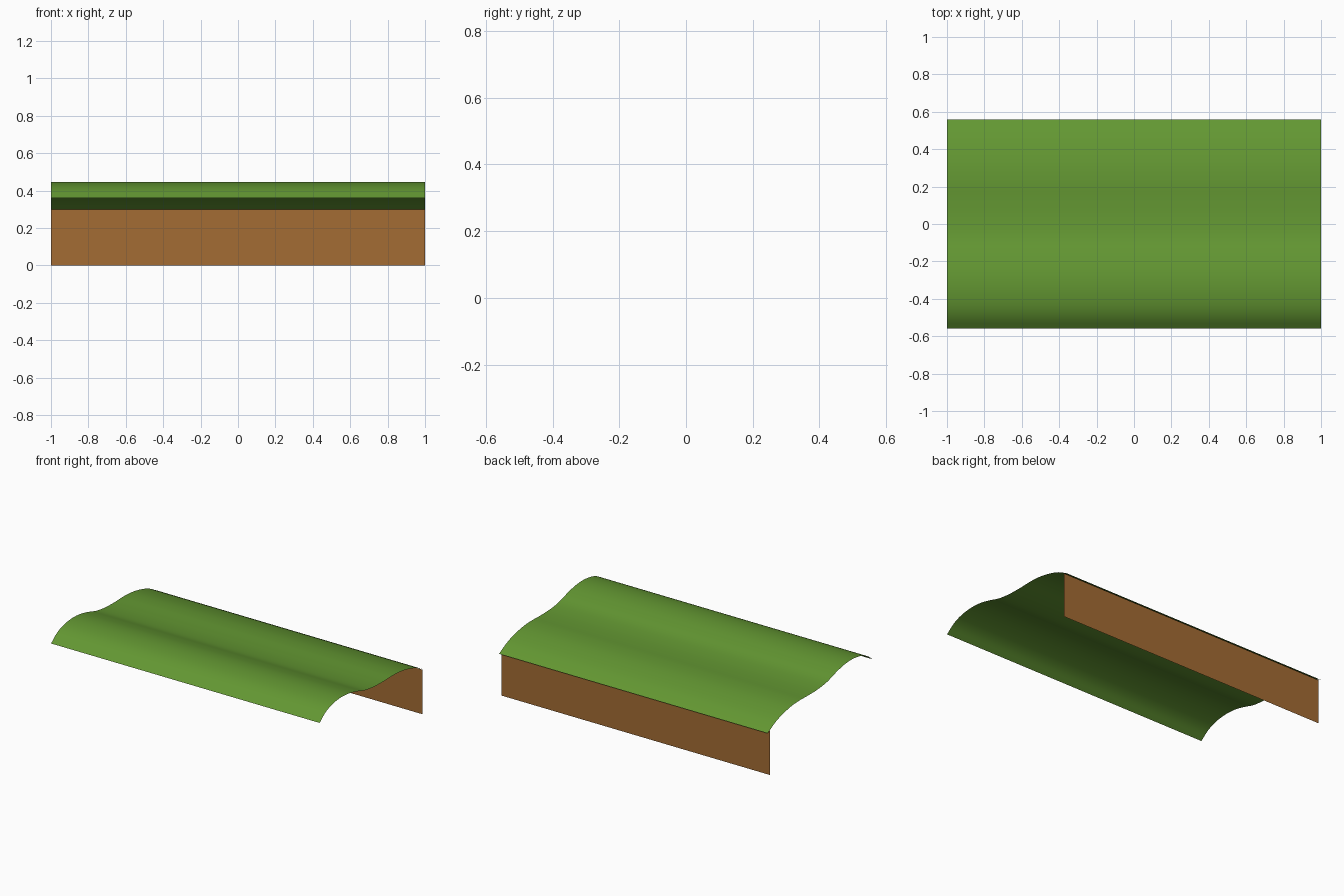
import bpy

if "Cube" in bpy.data.objects:
    bpy.data.objects.remove(bpy.data.objects["Cube"])


def material(name, rgb):
    m = bpy.data.materials.new(name)
    m.diffuse_color = (*rgb, 1)
    m.use_nodes = True
    m.node_tree.nodes["Principled BSDF"].inputs["Base Color"].default_value = m.diffuse_color
    return m


def spline(pts, steps=4):
    """Smooth Catmull-Rom curve through the profile points."""
    ext = [[2 * a - b for a, b in zip(pts[0], pts[1])], *pts,
           [2 * a - b for a, b in zip(pts[-1], pts[-2])]]
    out = []
    for p0, p1, p2, p3 in zip(ext, ext[1:], ext[2:], ext[3:]):
        for i in range(steps):
            t = i / steps
            out.append([0.5 * (2 * b + (c - a) * t + (2 * a - 5 * b + 4 * c - d) * t ** 2
                        + (3 * b - a - 3 * c + d) * t ** 3)
                        for a, b, c, d in zip(p0, p1, p2, p3)])
    return out + [list(pts[-1])]


def sheet(name, profile, mat, half=1.0):
    """Thin sheet: a (y, z) profile swept along x."""
    verts = [(x, y, z) for y, z in profile for x in (-half, half)]
    faces = [(2 * i, 2 * i + 1, 2 * i + 3, 2 * i + 2) for i in range(len(profile) - 1)]
    me = bpy.data.meshes.new(name)
    me.from_pydata(verts, [], faces)
    me.materials.append(mat)
    me.shade_smooth()
    ob = bpy.data.objects.new(name, me)
    bpy.context.collection.objects.link(ob)
    return ob


green = material("leaf green", (0.125, 0.31, 0.032))
brown = material("earth brown", (0.37, 0.15, 0.033))

# wavy canopy: front hump, shallow dip, drooping back lip
canopy = [(-.56, .36), (-.5, .405), (-.43, .433), (-.34, .445), (-.25, .44),
          (-.16, .42), (-.07, .394), (.03, .382), (.13, .38), (.22, .382),
          (.31, .376), (.4, .358), (.48, .332), (.56, .29)]
sheet("grass_canopy", spline(canopy), green)

# upright back wall just inside the back lip
sheet("back_wall", [(.535, 0), (.535, .15), (.535, .3)], brown)
